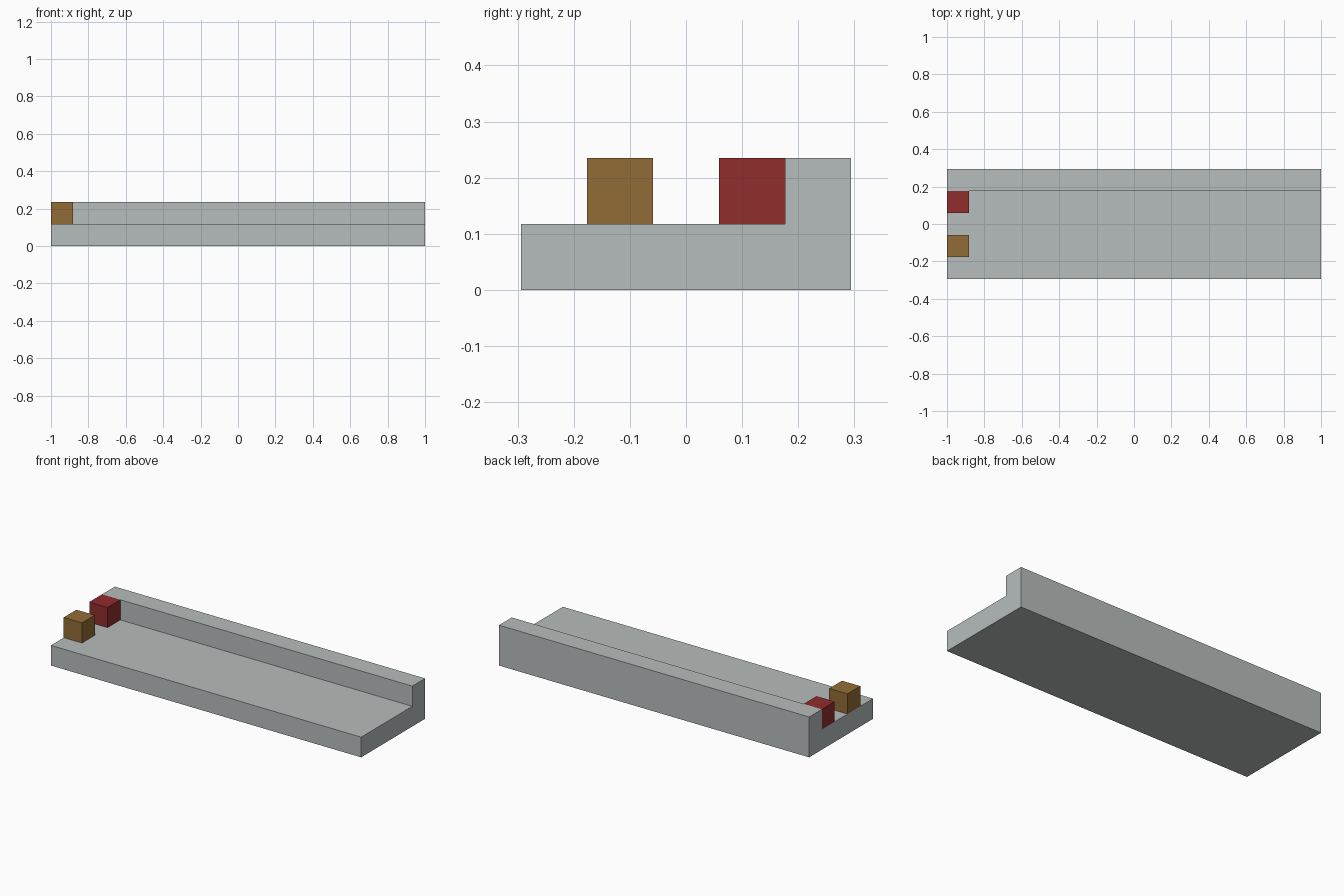
import bpy
import bmesh

cube = bpy.data.objects.get("Cube")
if cube:
    bpy.data.objects.remove(cube, do_unlink=True)

U = 2 / 17            # one block edge
DEPTH = 5 * U         # slab depth


def material(name, rgb):
    mat = bpy.data.materials.new(name)
    mat.use_nodes = True
    mat.diffuse_color = (*rgb, 1)
    mat.node_tree.nodes["Principled BSDF"].inputs["Base Color"].default_value = (*rgb, 1)
    return mat


def extrude_profile(name, profile, x0, x1, mat):
    """Extrude a closed (y, z) profile along x."""
    bm = bmesh.new()
    face = bm.faces.new([bm.verts.new((x0, y, z)) for y, z in profile])
    result = bmesh.ops.extrude_face_region(bm, geom=[face])
    verts = [v for v in result["geom"] if isinstance(v, bmesh.types.BMVert)]
    bmesh.ops.translate(bm, verts=verts, vec=(x1 - x0, 0, 0))
    # Keep the starting cap so the solid is closed
    if not face.is_valid:
        bmesh.ops.holes_fill(bm, edges=bm.edges)
    bmesh.ops.recalc_face_normals(bm, faces=bm.faces)
    mesh = bpy.data.meshes.new(name)
    bm.to_mesh(mesh)
    bm.free()
    mesh.materials.append(mat)
    obj = bpy.data.objects.new(name, mesh)
    bpy.context.collection.objects.link(obj)
    return obj


def block(name, y, mat):
    """Unit block standing on the slab at its right end."""
    profile = [(y, U), (y + U, U), (y + U, 2 * U), (y, 2 * U)]
    return extrude_profile(name, profile, -1, -1 + U, mat)


grey = material("light grey", (0.47, 0.51, 0.505))
red = material("dark red", (0.285, 0.026, 0.026))
brown = material("ochre brown", (0.29, 0.152, 0.038))

# Slab with a raised ledge along the back
front, back = -DEPTH / 2, DEPTH / 2
extrude_profile("slab_with_back_ledge",
                [(front, 0), (back, 0), (back, 2 * U),
                 (back - U, 2 * U), (back - U, U), (front, U)],
                -1, 1, grey)

# Two blocks at the right end
block("front_block", -1.5 * U, brown)
block("back_block", 0.5 * U, red)
